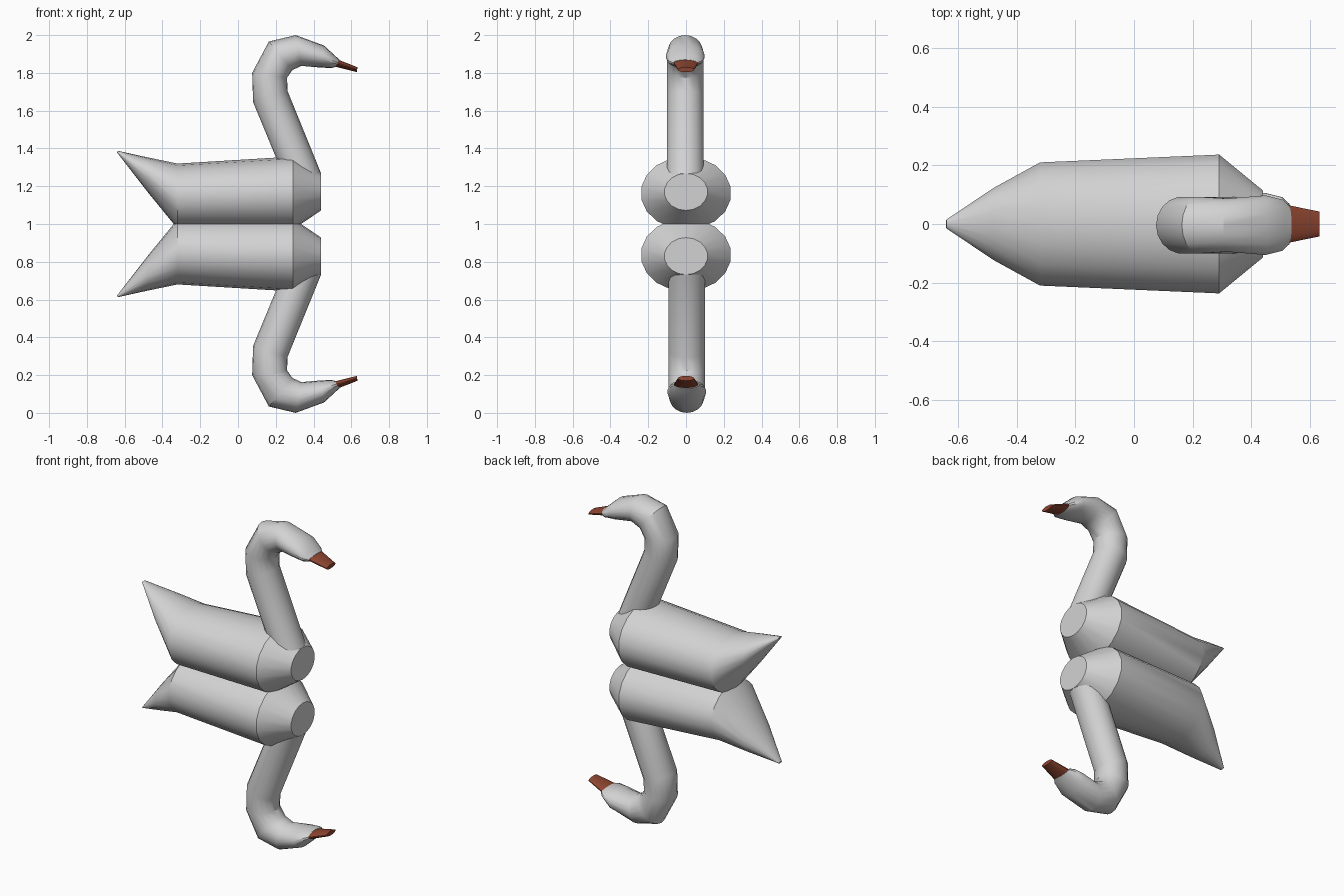
import bpy, bmesh, math
from mathutils import Vector

if "Cube" in bpy.data.objects:
    bpy.data.objects.remove(bpy.data.objects["Cube"], do_unlink=True)


def material(name, colour):
    m = bpy.data.materials.new(name)
    m.use_nodes = True
    m.diffuse_color = (*colour, 1)
    m.node_tree.nodes["Principled BSDF"].inputs["Base Color"].default_value = (*colour, 1)
    return m


feather = material("feather white", (0.65, 0.65, 0.65))
beak_red = material("beak red brown", (0.27, 0.06, 0.03))
SIDES = 18
MID = 1.0  # height of the plane between the two birds


def loft(name, rings, mat, y0=0.0):
    """Skin elliptical rings given as (top x, top z, bottom x, bottom z, half width)."""
    bm = bmesh.new()
    loops = []
    for tx, tz, bx, bz, w in rings:
        top, low = Vector((tx, y0, tz - MID)), Vector((bx, y0, bz - MID))
        centre, up = (top + low) / 2, (top - low) / 2
        angles = [2 * math.pi * i / SIDES for i in range(SIDES)]
        loops.append([bm.verts.new(centre + up * math.cos(a) + Vector((0, w * math.sin(a), 0)))
                      for a in angles])
    for a, b in zip(loops, loops[1:]):
        for i in range(SIDES):
            j = (i + 1) % SIDES
            bm.faces.new((a[i], a[j], b[j], b[i]))
    bm.faces.new(loops[0])
    bm.faces.new(loops[-1])
    bmesh.ops.recalc_face_normals(bm, faces=bm.faces)
    mesh = bpy.data.meshes.new(name)
    bm.to_mesh(mesh)
    bm.free()
    mesh.materials.append(mat)
    obj = bpy.data.objects.new("upper_" + name, mesh)
    obj.location.z = MID
    bpy.context.collection.objects.link(obj)
    bpy.ops.object.select_all(action='DESELECT')
    obj.select_set(True)
    bpy.context.view_layer.objects.active = obj
    bpy.ops.object.shade_smooth_by_angle(angle=math.radians(32))
    # the lower bird is the same part turned half way round the long axis
    twin = bpy.data.objects.new("lower_" + name, mesh)
    twin.location.z = MID
    twin.rotation_euler.x = math.pi
    bpy.context.collection.objects.link(twin)


# Body, from the flat chest to the raised tail tip
loft("body", [
    (0.44, 1.268, 0.44, 1.072, 0.115),
    (0.29, 1.357, 0.29, 0.97, 0.24),
    (-0.32, 1.32, -0.32, 0.975, 0.213),
    (-0.48, 1.353, -0.475, 1.165, 0.125),
    (-0.638, 1.388, -0.64, 1.378, 0.015),
], feather)

# Neck and head, from the chest up and over to the beak
loft("neck_and_head", [
    (0.235, 1.27, 0.44, 1.268, 0.098),
    (0.08, 1.645, 0.262, 1.705, 0.098),
    (0.075, 1.80, 0.26, 1.775, 0.098),
    (0.163, 1.966, 0.288, 1.815, 0.098),
    (0.305, 2.0, 0.335, 1.837, 0.092),
    (0.455, 1.945, 0.44, 1.828, 0.103),
    (0.515, 1.89, 0.495, 1.826, 0.088),
    (0.537, 1.87, 0.517, 1.831, 0.066),
], feather, -0.004)

# Beak
loft("beak", [
    (0.525, 1.872, 0.515, 1.833, 0.066),
    (0.632, 1.83, 0.63, 1.804, 0.043),
], beak_red)
